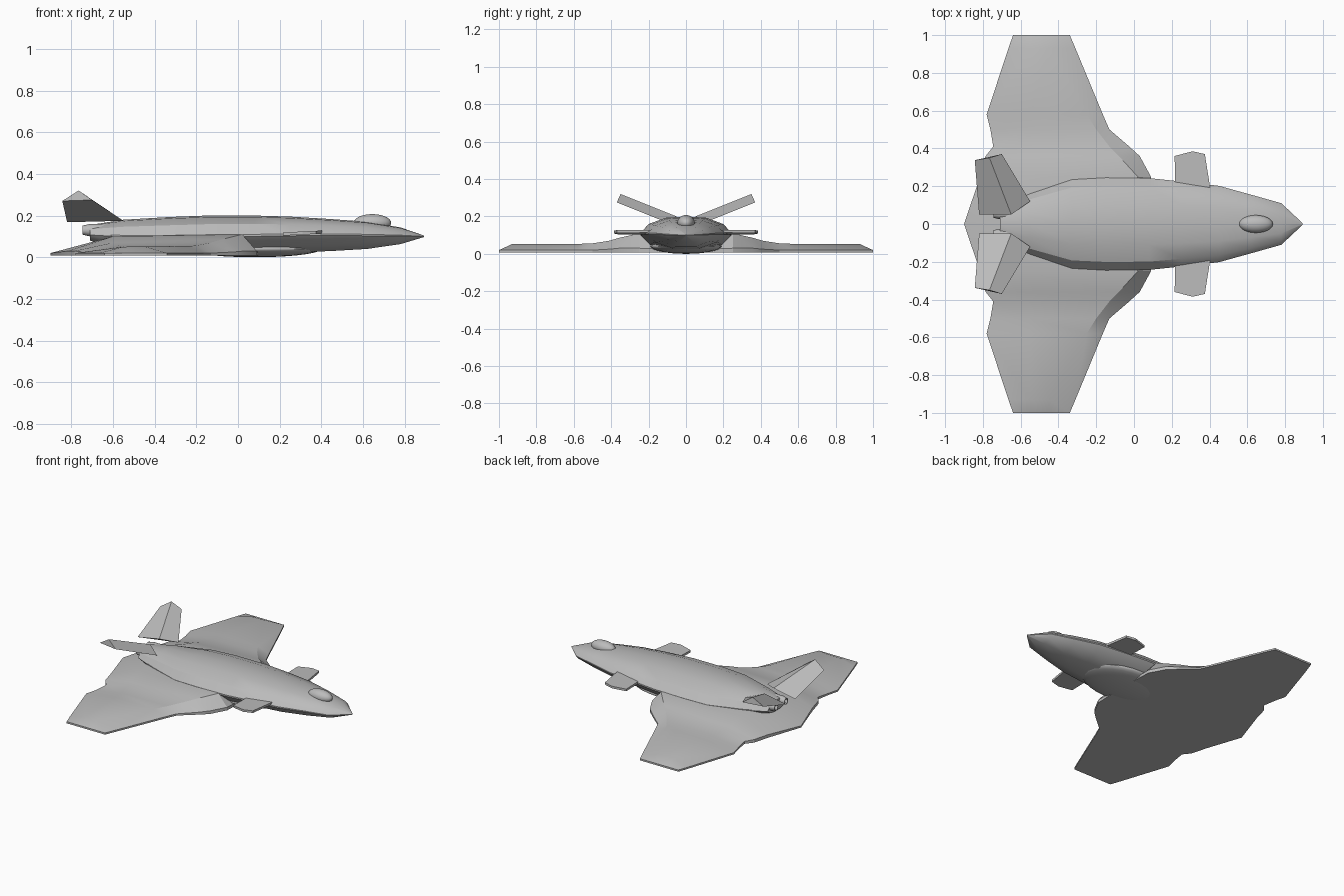
import bpy
import bmesh
import math

cube = bpy.data.objects.get("Cube")
if cube:
    bpy.data.objects.remove(cube, do_unlink=True)

grey = bpy.data.materials.new("airframe grey")
grey.use_nodes = True
grey.diffuse_color = (0.5, 0.5, 0.5, 1)
grey.node_tree.nodes["Principled BSDF"].inputs["Base Color"].default_value = (0.5, 0.5, 0.5, 1)


def finish(name, bm, smooth=None, mirror=False):
    """Turn a bmesh into a named object, optionally mirrored across y = 0."""
    bmesh.ops.remove_doubles(bm, verts=bm.verts, dist=0.0005)
    bmesh.ops.recalc_face_normals(bm, faces=bm.faces)
    mesh = bpy.data.meshes.new(name)
    bm.to_mesh(mesh)
    bm.free()
    mesh.materials.append(grey)
    obj = bpy.data.objects.new(name, mesh)
    bpy.context.collection.objects.link(obj)
    bpy.ops.object.select_all(action='DESELECT')
    obj.select_set(True)
    bpy.context.view_layer.objects.active = obj
    if mirror:
        mod = obj.modifiers.new("mirror", 'MIRROR')
        mod.use_axis = (False, True, False)
    if smooth:
        bpy.ops.object.shade_smooth_by_angle(angle=math.radians(smooth))
    return obj


def loft(name, rings, smooth=None, mirror=False, cap_start=True):
    """Skin closed rings of points."""
    bm = bmesh.new()
    loops = [[bm.verts.new(p) for p in ring] for ring in rings]
    for a, b in zip(loops, loops[1:]):
        for i in range(len(a)):
            j = (i + 1) % len(a)
            bm.faces.new((a[i], a[j], b[j], b[i]))
    if cap_start:
        bm.faces.new(loops[0])
    bm.faces.new(loops[-1])
    return finish(name, bm, smooth, mirror)


# Fuselage: x, half width, chine height, top, bottom
stations = [
    (-0.71, 0.10, 0.11, 0.155, 0.08), (-0.55, 0.16, 0.105, 0.18, 0.03),
    (-0.33, 0.235, 0.105, 0.193, 0.02), (-0.15, 0.245, 0.108, 0.2, 0.015),
    (0.08, 0.243, 0.11, 0.2, 0.012), (0.25, 0.225, 0.112, 0.195, 0.022),
    (0.45, 0.202, 0.112, 0.183, 0.03), (0.62, 0.155, 0.11, 0.17, 0.04),
    (0.78, 0.11, 0.106, 0.143, 0.063), (0.893, 0.004, 0.1, 0.104, 0.097)]


def hull_ring(x, w, mid, top, low):
    up, down = top - mid, mid - low
    half = [(0.35, low), (0.8, mid - down * 0.62), (1, mid - down * 0.1), (1, mid),
            (0.82, mid + up * 0.55), (0.45, mid + up * 0.92)]
    left = [(x, w * k, z) for k, z in half]
    right = [(x, -y, z) for _, y, z in reversed(left)]
    return left + [(x, 0, top)] + right


loft("fuselage", [hull_ring(*s) for s in stations], smooth=28)

# Wing: y, trailing x, rear crest x and z, front crest x and z, leading x, edge z
ribs = [
    (0, -0.9, -0.6, 0.10, 0.0, 0.10, 0.1, 0.02),
    (0.25, -0.815, -0.6, 0.10, 0.02, 0.11, 0.09, 0.03),
    (0.36, -0.785, -0.6, 0.07, -0.08, 0.085, 0.03, 0.03),
    (0.41, -0.745, -0.58, 0.06, -0.13, 0.07, -0.025, 0.025),
    (0.5, -0.76, -0.56, 0.052, -0.2, 0.056, -0.13, 0.02),
    (0.58, -0.78, -0.55, 0.052, -0.25, 0.053, -0.165, 0.02),
    (0.93, -0.665, -0.55, 0.05, -0.45, 0.052, -0.31, 0.02),
    (1.0, -0.64, -0.55, 0.02, -0.45, 0.02, -0.34, 0.02)]
wing_rings = [[(te, y, 0.008), (te, y, e), (xr, y, zr), (xf, y, zf), (le, y, e), (le, y, 0.008)]
              for y, te, xr, zr, xf, zf, le, e in ribs]
loft("wings", wing_rings, smooth=22, mirror=True, cap_start=False)

# Canted tail fins with a ridge along the inner face
fin_root = [(-0.55, 0.12, 0.175), (-0.65, 0.05, 0.2), (-0.82, 0.05, 0.168)]
fin_tip = [(-0.70, 0.37, 0.275), (-0.765, 0.35, 0.32), (-0.843, 0.338, 0.27)]
loft("tail_fins", [fin_root, fin_tip], mirror=True)

# Canards
canard = [(0.22, 0.15), (0.215, 0.36), (0.31, 0.385), (0.375, 0.37), (0.41, 0.15)]
loft("canards", [[(x, y, z + 0.05 * (x - 0.3)) for x, y in canard] for z in (0.108, 0.123)],
     mirror=True)


def ellipsoid(name, centre, radii):
    bm = bmesh.new()
    bmesh.ops.create_uvsphere(bm, u_segments=24, v_segments=14, radius=1)
    bmesh.ops.scale(bm, vec=radii, verts=bm.verts)
    bmesh.ops.translate(bm, vec=centre, verts=bm.verts)
    return finish(name, bm, smooth=60)


ellipsoid("canopy", (0.645, 0, 0.165), (0.09, 0.047, 0.042))
ellipsoid("belly_fairing", (0.08, 0, 0.04), (0.32, 0.19, 0.04))


# Exhaust nozzles, hollow at the back
def circle(x, r):
    turn = [math.tau * i / 12 for i in range(12)]
    return [(x, 0.055 + r * math.cos(a), 0.13 + r * math.sin(a)) for a in turn]


loft("nozzles", [circle(-0.6, 0.03), circle(-0.71, 0.03), circle(-0.745, 0.022),
                 circle(-0.745, 0.017), circle(-0.7, 0.017)], smooth=30, mirror=True)
